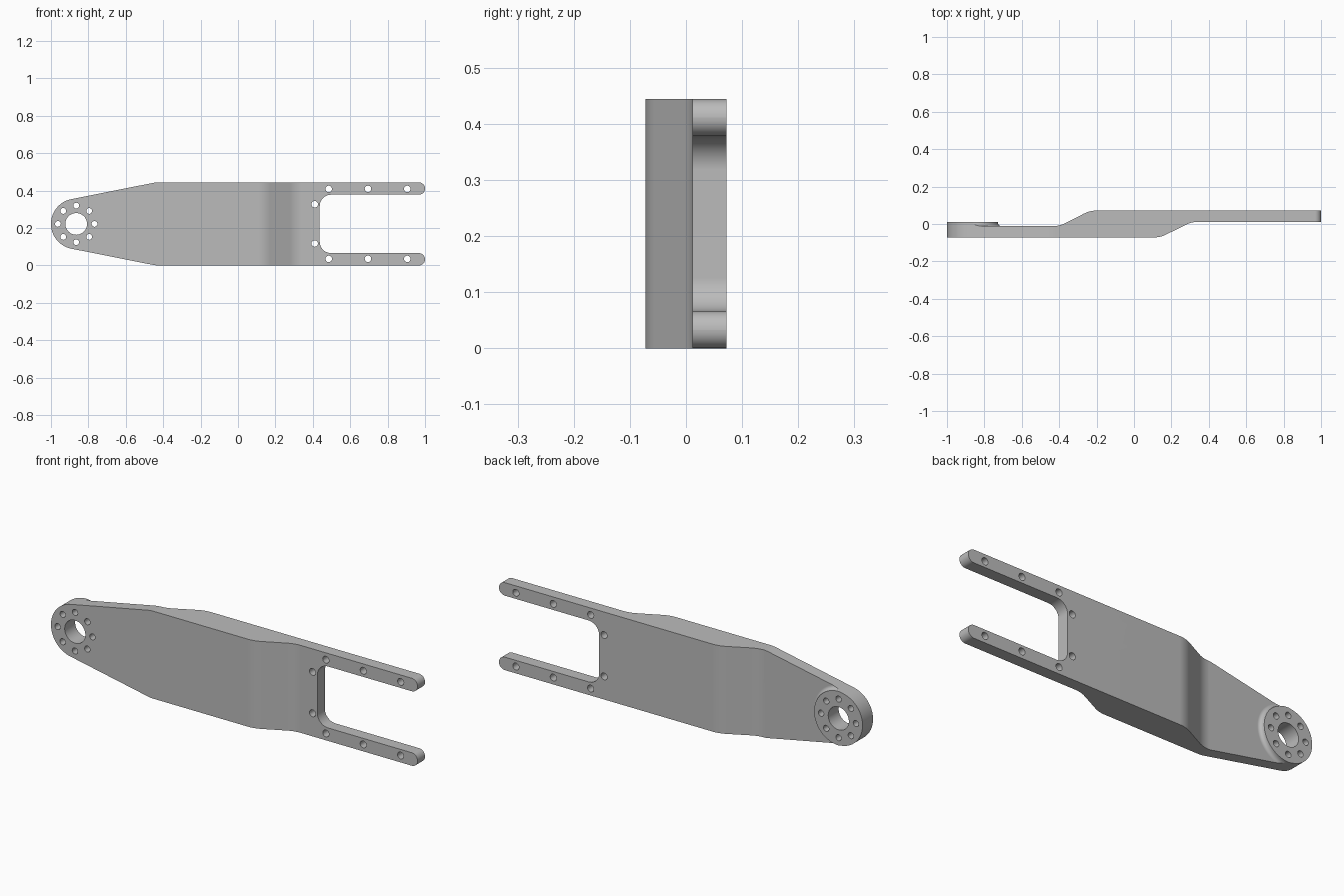
import bpy, bmesh
from math import sin, cos, pi, radians
from mathutils import Vector

if "Cube" in bpy.data.objects:
    bpy.data.objects.remove(bpy.data.objects["Cube"])

HEIGHT, HALF_Y, STEP = 0.444, 0.072, 0.012
MID = HEIGHT / 2
HUB_X, HUB_R = -0.865, 0.135


def rounded(points, steps=10):
    """Corners given as (a, b, radius) become a polygon with filleted corners."""
    out = []
    for i, (a, b, r) in enumerate(points):
        p = Vector((a, b))
        if r == 0:
            out.append(p)
            continue
        u = (Vector(points[i - 1][:2]) - p).normalized()
        v = (Vector(points[(i + 1) % len(points)][:2]) - p).normalized()
        half = u.angle(v) / 2
        centre = p + (u + v).normalized() * r / sin(half)
        start = p + u * r * cos(half) / sin(half) - centre
        end = p + v * r * cos(half) / sin(half) - centre
        sweep = start.angle(end)
        for k in range(steps + 1):
            t = k / steps
            out.append(centre + (start * sin((1 - t) * sweep) + end * sin(t * sweep)) / sin(sweep))
    return out


def finish(name, bm):
    bmesh.ops.recalc_face_normals(bm, faces=bm.faces)
    mesh = bpy.data.meshes.new(name)
    bm.to_mesh(mesh)
    bm.free()
    obj = bpy.data.objects.new(name, mesh)
    bpy.context.collection.objects.link(obj)
    return obj


def prism(name, points, place, direction):
    """Polygon placed in space, extruded along a direction."""
    bm = bmesh.new()
    face = bm.faces.new([bm.verts.new(place(*p)) for p in points])
    extruded = bmesh.ops.extrude_face_region(bm, geom=[face])
    verts = [e for e in extruded["geom"] if isinstance(e, bmesh.types.BMVert)]
    bmesh.ops.translate(bm, verts=verts, vec=direction)
    return finish(name, bm)


def combine(target, tool, operation):
    """Apply a boolean and discard the tool."""
    mod = target.modifiers.new(operation, 'BOOLEAN')
    mod.operation, mod.object, mod.solver = operation, tool, 'EXACT'
    bpy.context.view_layer.update()
    result = target.evaluated_get(bpy.context.evaluated_depsgraph_get())
    mesh = bpy.data.meshes.new_from_object(result)
    target.modifiers.clear()
    target.data = mesh
    bpy.data.objects.remove(tool)


def front_prism(name, points):
    return prism(name, points, lambda x, z: (x, -0.2, z), (0, 0.4, 0))


def drill(x, z, radius, segments):
    circle = [(x + radius * cos(2 * pi * k / segments), z + radius * sin(2 * pi * k / segments))
              for k in range(segments)]
    combine(arm, front_prism("drill", circle), 'DIFFERENCE')


# Stepped plate, seen from above
side = rounded([
    (-1.1, -HALF_Y, 0), (0.14, -HALF_Y, 0.15), (0.31, STEP, 0.15), (1.1, STEP, 0),
    (1.1, HALF_Y, 0), (-0.235, HALF_Y, 0.15), (-0.4, -STEP, 0.15), (-1.1, -STEP, 0)])
arm = prism("lever_arm", side, lambda x, y: (x, y, -0.1), (0, 0, 0.7))

# Raised hub pad with a filleted foot
bm = bmesh.new()
rings = [(0.137, STEP), (0.138, 0.004), (0.141, -0.004), (0.147, -0.009),
         (0.156, -STEP), (0.156, -0.04)]
loops = [[bm.verts.new((HUB_X + r * cos(2 * pi * k / 64), y, MID + r * sin(2 * pi * k / 64)))
          for k in range(64)] for r, y in rings]
for lower, upper in zip(loops, loops[1:]):
    for k in range(64):
        n = (k + 1) % 64
        bm.faces.new((lower[k], lower[n], upper[n], upper[k]))
bm.faces.new(loops[0])
bm.faces.new(loops[-1])
combine(arm, finish("hub_pad", bm), 'UNION')

# Front outline: round hub end, tapered flanks, two rounded fork tips
arc = [radians(101.5 + 157 * k / 32) for k in range(33)]
hub = [(HUB_X + HUB_R * cos(a), MID + HUB_R * sin(a), 0) for a in arc]
TIP, SLOT_X, BAR = 0.0329, 0.437, 0.066
outline = rounded(hub + [
    (-0.44, 0, 0.15), (1, 0, TIP), (1, BAR, TIP), (SLOT_X, BAR, 0.06),
    (SLOT_X, HEIGHT - BAR, 0.06), (1, HEIGHT - BAR, TIP), (1, HEIGHT, TIP), (-0.44, HEIGHT, 0.15)])
combine(arm, front_prism("outline", outline), 'INTERSECT')

# Hub bore and bolt circle
drill(HUB_X, MID, 0.058, 48)
for k in range(8):
    drill(HUB_X + 0.098 * cos(k * pi / 4), MID + 0.098 * sin(k * pi / 4), 0.0155, 20)

# Fork bolt holes, mirrored top and bottom
for x, offset in ((0.41, 0.105), (0.485, 0.187), (0.695, 0.187), (0.905, 0.187)):
    for sign in (-1, 1):
        drill(x, MID + sign * offset, 0.0175, 20)

# Grey metal
grey = bpy.data.materials.new("grey metal")
grey.use_nodes = True
colour = (0.5, 0.5, 0.5, 1)
grey.diffuse_color = colour
grey.node_tree.nodes["Principled BSDF"].inputs["Base Color"].default_value = colour
arm.data.materials.clear()
arm.data.materials.append(grey)
for face in arm.data.polygons:
    face.material_index = 0

bpy.ops.object.select_all(action='DESELECT')
arm.select_set(True)
bpy.context.view_layer.objects.active = arm
bpy.ops.object.shade_smooth_by_angle(angle=radians(30))
weighted = arm.modifiers.new("weighted normals", 'WEIGHTED_NORMAL')
weighted.keep_sharp = True
